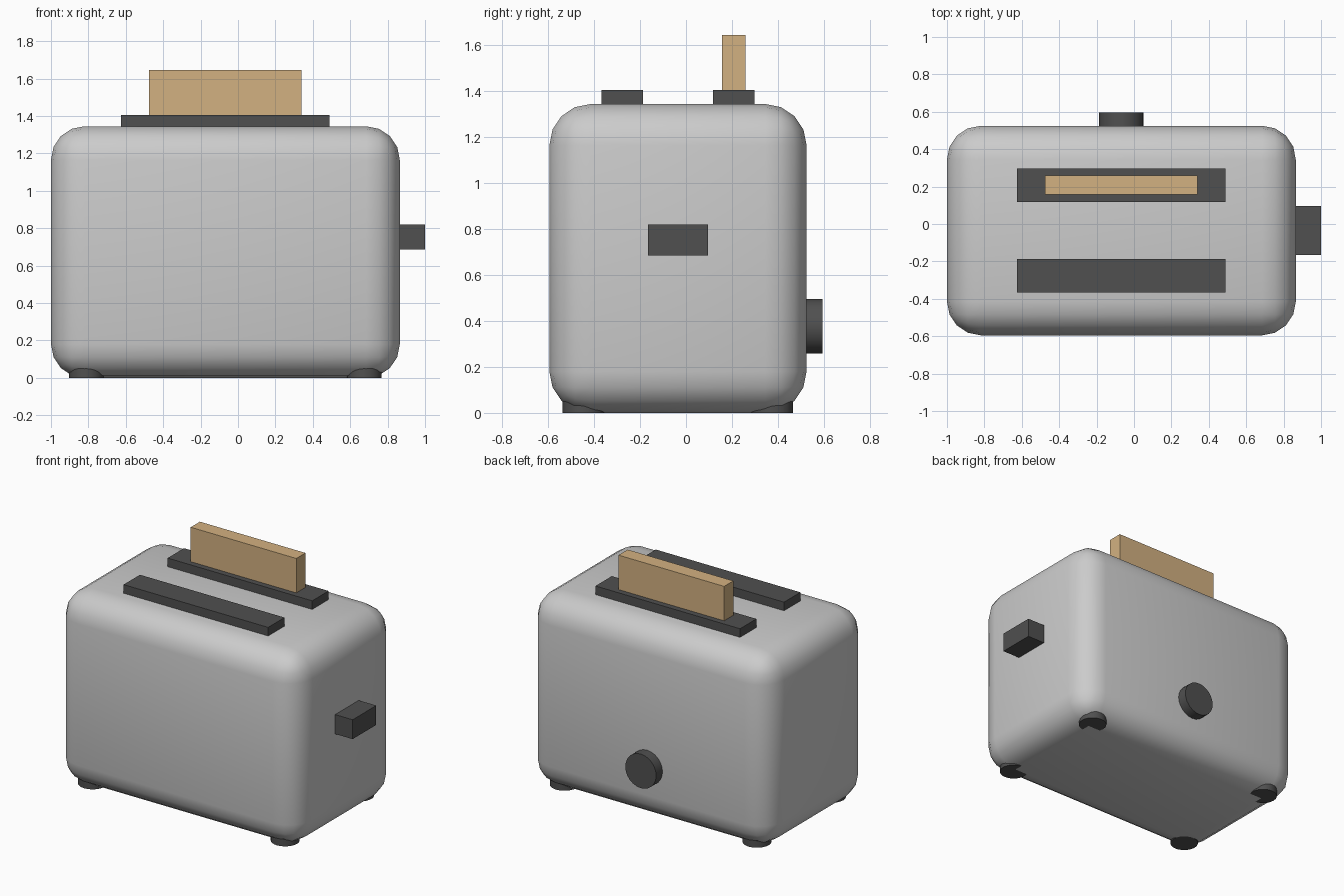
import bpy, math

if "Cube" in bpy.data.objects:
    bpy.data.objects.remove(bpy.data.objects["Cube"])

CX, CY = -0.0675, -0.035  # body centre


def material(name, rgb):
    m = bpy.data.materials.new(name)
    m.diffuse_color = (*rgb, 1)
    m.use_nodes = True
    m.node_tree.nodes["Principled BSDF"].inputs["Base Color"].default_value = m.diffuse_color
    return m


DARK = material("dark_plastic", (0.08, 0.08, 0.08))
TOAST = material("toasted_bread", (0.65, 0.44, 0.22))


def box(name, x, y, z, mat=None):
    """Box from (min, max) ranges on each axis."""
    bpy.ops.mesh.primitive_cube_add(size=1, location=[sum(r) / 2 for r in (x, y, z)])
    o = bpy.context.object
    o.name = name
    o.scale = [r[1] - r[0] for r in (x, y, z)]
    bpy.ops.object.transform_apply(location=False, rotation=False, scale=True)
    if mat:
        o.data.materials.append(mat)
    return o


def cylinder(name, loc, radius, depth, rot=(0, 0, 0)):
    bpy.ops.mesh.primitive_cylinder_add(vertices=24, radius=radius, depth=depth,
                                        location=loc, rotation=rot)
    o = bpy.context.object
    o.name = name
    o.data.materials.append(DARK)
    bpy.ops.object.shade_smooth_by_angle(angle=math.radians(30))
    return o


# Rounded body shell
body = box("body", (-1, 0.865), (-0.595, 0.525), (0, 1.345))
bev = body.modifiers.new("rounding", "BEVEL")
bev.width, bev.segments = 0.18, 4
bpy.context.view_layer.objects.active = body
bpy.ops.object.modifier_apply(modifier=bev.name)
bpy.ops.object.shade_smooth_by_angle(angle=math.radians(40))

# Two raised bread slots
for name, s in (("front_slot", -1), ("back_slot", 1)):
    y = CY + s * 0.2425
    box(name, (-0.625, 0.49), (y - 0.09, y + 0.09), (1.285, 1.405), DARK)

# Bread slice standing in the back slot
box("bread_slice", (-0.475, 0.34), (0.157, 0.258), (1.3, 1.645), TOAST)

# Lever on the right end
box("lever", (0.8, 1.0), (-0.165, 0.095), (0.685, 0.82), DARK)

# Browning knob on the back
cylinder("browning_knob", (CX, 0.5425, 0.377), 0.119, 0.105, (math.pi / 2, 0, 0))

# Four feet
for yn, sy in (("front", -1), ("back", 1)):
    for xn, sx in (("left", -1), ("right", 1)):
        cylinder(f"{yn}_{xn}_foot", (CX + sx * 0.743, CY + sy * 0.41, 0.035), 0.092, 0.07)
